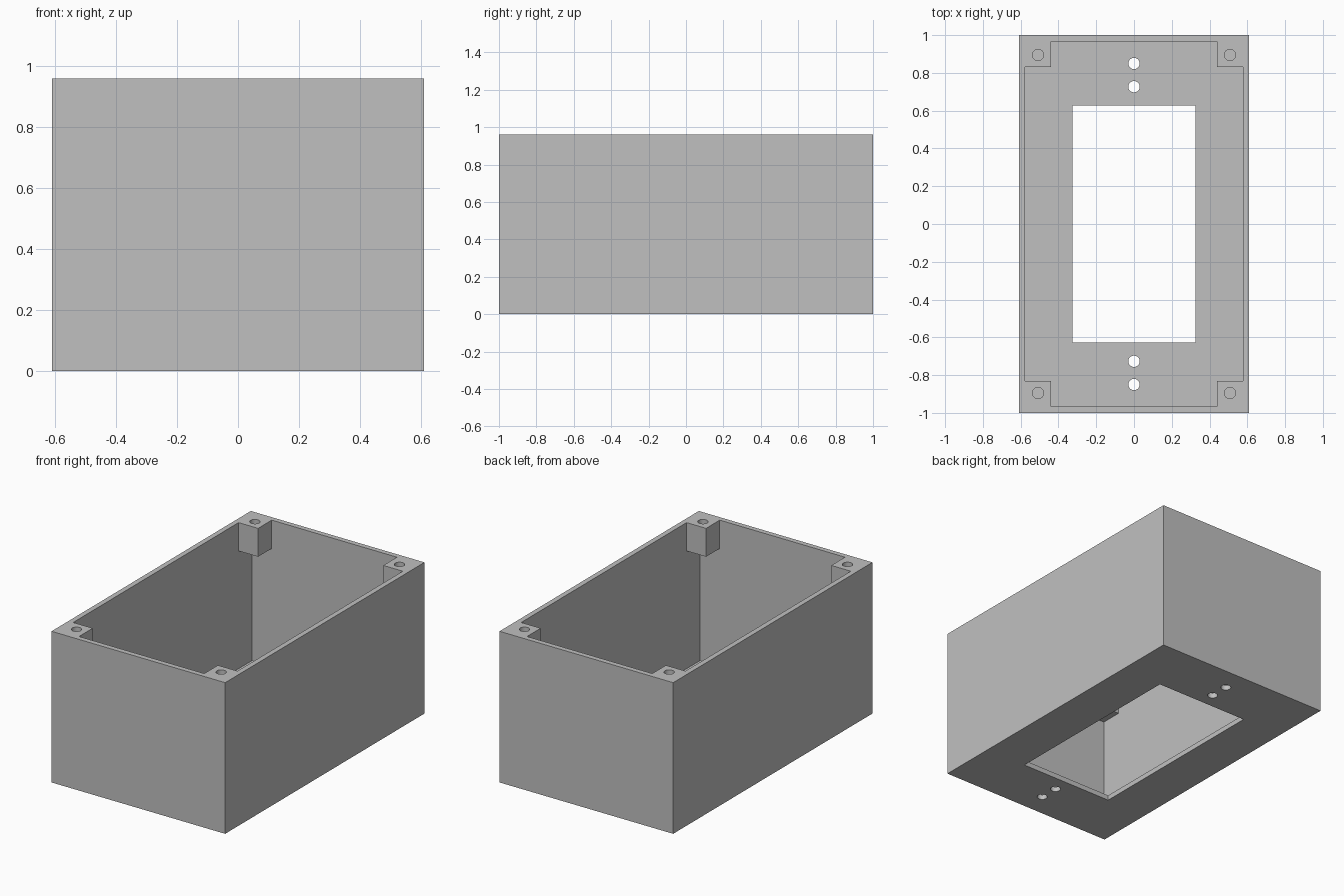
import bpy
import bmesh
from mathutils import Matrix

if "Cube" in bpy.data.objects:
    bpy.data.objects.remove(bpy.data.objects["Cube"], do_unlink=True)

W, L, H = 1.22, 2.0, 0.96      # outer size
WALL, FLOOR = 0.033, 0.032     # shell thickness
POST_X, POST_Y, POST_H = 0.44, 0.83, 0.18

grey = bpy.data.materials.new("plain grey")
grey.use_nodes = True
grey.diffuse_color = (0.53, 0.53, 0.53, 1)
grey.node_tree.nodes["Principled BSDF"].inputs["Base Color"].default_value = grey.diffuse_color


def new_object(name, bm):
    mesh = bpy.data.meshes.new(name)
    bm.to_mesh(mesh)
    bm.free()
    mesh.materials.append(grey)
    obj = bpy.data.objects.new(name, mesh)
    bpy.context.collection.objects.link(obj)
    return obj


def add_block(bm, lo, hi):
    size = [b - a for a, b in zip(lo, hi)]
    mid = [(a + b) / 2 for a, b in zip(lo, hi)]
    bmesh.ops.create_cube(bm, size=1, matrix=Matrix.Translation(mid) @ Matrix.Diagonal((*size, 1)))


def add_pin(bm, x, y, bottom, top, radius=0.03):
    bmesh.ops.create_cone(bm, cap_ends=True, segments=32, radius1=radius, radius2=radius,
                          depth=top - bottom,
                          matrix=Matrix.Translation((x, y, (bottom + top) / 2)))


def cut(target, name, bm):
    cutter = new_object(name, bm)
    cutter.hide_render = True
    cutter.hide_set(True)
    mod = target.modifiers.new(name, "BOOLEAN")
    mod.operation = "DIFFERENCE"
    mod.solver = "EXACT"
    mod.object = cutter


# Outer block of the open-topped box
bm = bmesh.new()
add_block(bm, (-W / 2, -L / 2, 0), (W / 2, L / 2, H))
box = new_object("box", bm)

# Main cavity, in a cross outline near the rim so four corner posts remain
ix, iy = W / 2 - WALL, L / 2 - WALL
bm = bmesh.new()
low, mid, high = FLOOR, H - POST_H, H + 0.1
outline = [(POST_X, iy), (POST_X, POST_Y), (ix, POST_Y)]
ring = []
for sx, sy in ((1, 1), (1, -1), (-1, -1), (-1, 1)):
    corner = outline if sx * sy > 0 else outline[::-1]
    ring += [bm.verts.new((sx * x, sy * y, mid)) for x, y in corner]
bottom_face = bm.faces.new(ring)
extruded = bmesh.ops.extrude_face_region(bm, geom=[bottom_face], use_keep_orig=True)
for v in extruded["geom"]:
    if isinstance(v, bmesh.types.BMVert):
        v.co.z = high
bmesh.ops.recalc_face_normals(bm, faces=bm.faces)
cut(box, "rim_cavity_cutter", bm)

bm = bmesh.new()
add_block(bm, (-ix, -iy, low), (ix, iy, mid))
cut(box, "lower_cavity_cutter", bm)

# Rectangular opening in the floor
bm = bmesh.new()
add_block(bm, (-0.325, -0.627, -0.1), (0.325, 0.627, 0.1))
cut(box, "floor_opening_cutter", bm)

# Floor screw holes and blind screw holes in the corner posts
bm = bmesh.new()
for sy in (-1, 1):
    for y in (0.727, 0.85):
        add_pin(bm, 0, sy * y, -0.1, 0.1)
    for sx in (-1, 1):
        add_pin(bm, sx * 0.508, sy * 0.895, H - 0.15, H + 0.1)
cut(box, "screw_hole_cutter", bm)

# Apply the cuts and keep the hole walls smooth with sharp rims
bpy.context.view_layer.objects.active = box
box.select_set(True)
for mod in list(box.modifiers):
    helper = mod.object
    bpy.ops.object.modifier_apply(modifier=mod.name)
    bpy.data.objects.remove(helper, do_unlink=True)
bpy.ops.object.shade_smooth_by_angle()
